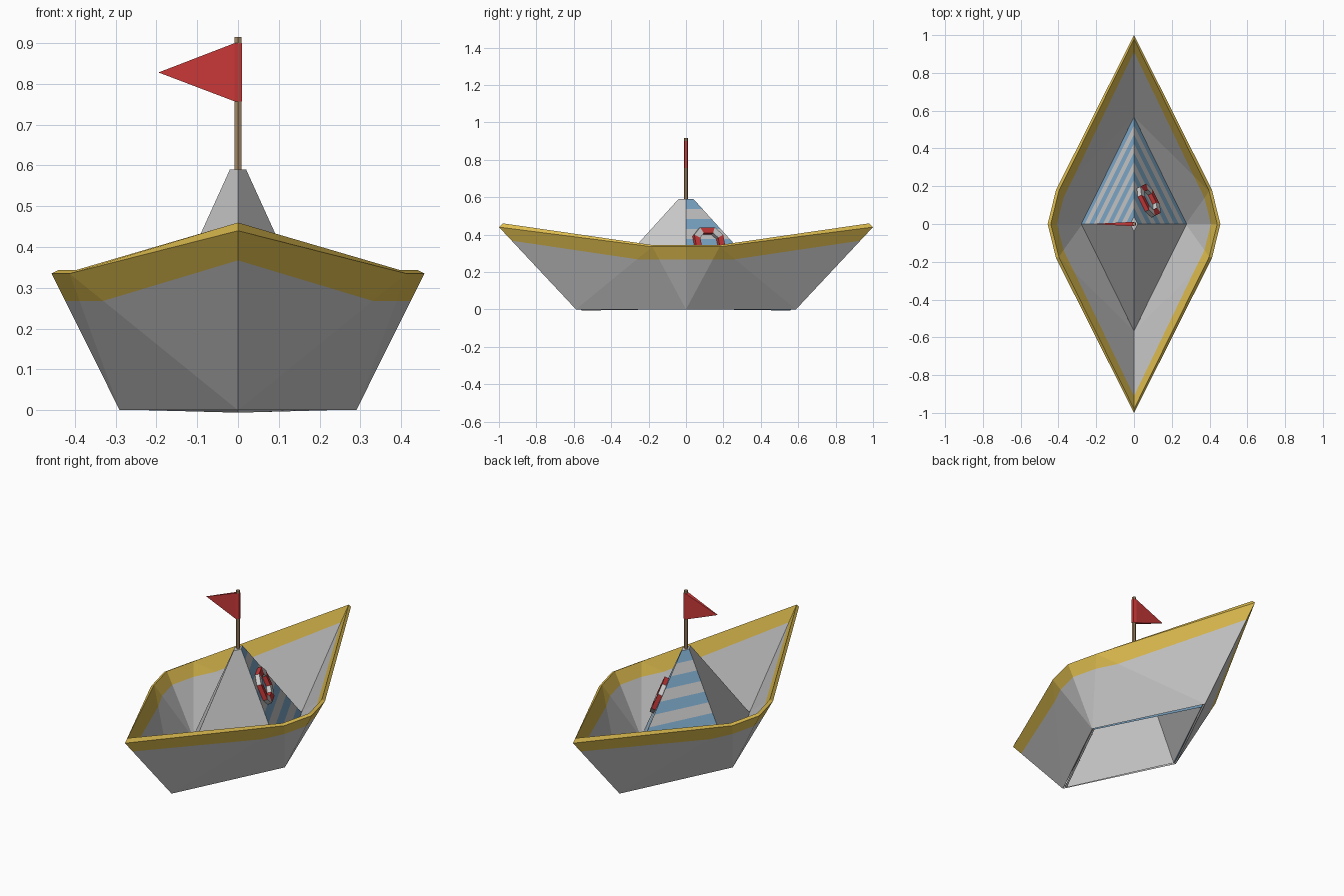
import bpy, bmesh
from math import cos, sin, pi, radians
from mathutils import Vector

if "Cube" in bpy.data.objects:
    bpy.data.objects.remove(bpy.data.objects["Cube"])


def material(name, rgb):
    m = bpy.data.materials.new(name)
    m.diffuse_color = (*rgb, 1)
    m.use_nodes = True
    m.node_tree.nodes["Principled BSDF"].inputs["Base Color"].default_value = m.diffuse_color
    return m


gold = material("gold", (0.75, 0.52, 0.08))
red = material("red", (0.58, 0.04, 0.04))
blue = material("blue", (0.22, 0.42, 0.62))
wood = material("wood", (0.40, 0.26, 0.14))
white = material("white", (0.75, 0.75, 0.72))


def build(name, polys, mats, outward=False):
    """polys: list of (points, material slot); shared corners are welded."""
    bm = bmesh.new()
    for pts, slot in polys:
        f = bm.faces.new([bm.verts.new(p) for p in pts])
        f.material_index = slot
        f.normal_update()
        c = f.calc_center_median()
        if outward and f.normal.dot(Vector((c.x, c.y, 0.001))) < 0:
            f.normal_flip()
    bmesh.ops.remove_doubles(bm, verts=bm.verts, dist=1e-5)
    if not outward:
        bmesh.ops.recalc_face_normals(bm, faces=bm.faces)
    me = bpy.data.meshes.new(name)
    bm.to_mesh(me)
    bm.free()
    for m in mats:
        me.materials.append(m)
    ob = bpy.data.objects.new(name, me)
    bpy.context.collection.objects.link(ob)
    return ob


def solidify(ob, thickness, slot_offset=0):
    s = ob.modifiers.new("thickness", "SOLIDIFY")
    s.thickness = thickness
    s.offset = -1
    s.use_even_offset = True
    s.material_offset = slot_offset


# Folded hull: one quarter, mirrored, gold band along the rim
bow, corner, mid = Vector((0, 1, .44)), Vector((.413, .18, .335)), Vector((.457, 0, .335))
end, side = Vector((0, .588, 0)), Vector((.29, 0, 0))
t = .2
bow_b = bow.lerp(end, .165)
c_end, c_side, mid_b = corner.lerp(end, t), corner.lerp(side, t), mid.lerp(side, t)
hull = build("hull", [
    ((bow, bow_b, c_end, corner), 1),
    ((corner, c_end, c_side), 1),
    ((corner, c_side, mid_b, mid), 1),
    ((bow_b, end, c_end), 0),
    ((c_end, end, side, c_side), 0),
    ((c_side, side, mid_b), 0)], [None, gold], outward=True)
mir = hull.modifiers.new("mirror", "MIRROR")
mir.use_axis = (True, True, False)
solidify(hull, .018)

# Central folded peak, hollow from below, blue stripes on its two rear faces
base_z, top_z, bands = .006, .59, 11
base = [Vector(p) for p in ((.285, 0, base_z), (0, .57, base_z), (-.285, 0, base_z), (0, -.57, base_z))]
top = [Vector(p) for p in ((.02, 0, top_z), (0, .04, top_z), (-.02, 0, top_z), (0, -.04, top_z))]
polys = [(top, 0)]
for i in range(4):
    j = (i + 1) % 4
    for b in range(bands):
        lo, hi = b / bands, (b + 1) / bands
        quad = [base[i].lerp(top[i], lo), base[j].lerp(top[j], lo),
                base[j].lerp(top[j], hi), base[i].lerp(top[i], hi)]
        polys.append((quad, 1 if i < 2 and b % 2 == 0 else 0))
# slots 2 and 3 keep the inside plain
peak = build("peak", polys, [None, blue, None, None], outward=True)
solidify(peak, .01, 2)

# Six-sided mast
bpy.ops.mesh.primitive_cylinder_add(vertices=6, radius=.0095, depth=.345, location=(0, 0, .7425))
mast = bpy.context.object
mast.name = "mast"
mast.data.materials.append(wood)

# Pennant wrapped round the mast: plan outline tapering to the tip
z0, z1, zt = .757, .9, .828
plan = [(-.008, -.011), (.010, -.007), (.010, .007), (-.008, .011)]
low, high = [(x, y, z0) for x, y in plan], [(x, y, z1) for x, y in plan]
tip_f, tip_b = (-.195, -.002, zt), (-.195, .002, zt)
polys = [(low, 0), (high, 0)]
polys += [((low[i], low[i + 1], high[i + 1], high[i]), 0) for i in range(3)]
polys += [((low[0], high[0], tip_f), 0), ((low[3], high[3], tip_b), 0),
          ((low[0], low[3], tip_b, tip_f), 0), ((high[0], high[3], tip_b, tip_f), 0)]
build("pennant", polys, [red])

# Lifebuoy: eight-segment ring lying on the right rear face
section = [(.060, -.012), (.097, -.012), (.097, .012), (.060, .012)]
angles, a = [], radians(-27)
for i in range(8):
    angles.append(a)
    a += radians(54 if i % 2 == 0 else 36)
polys = []
for i in range(8):
    a0, a1 = angles[i], angles[(i + 1) % 8]
    ring = [[(r * cos(q), r * sin(q), h) for r, h in section] for q in (a0, a1)]
    for k in range(4):
        m = (k + 1) % 4
        polys.append(((ring[0][k], ring[0][m], ring[1][m], ring[1][k]), i % 2))
buoy = build("lifebuoy", polys, [red, white])
normal = (base[1] - base[0]).cross(top[0] - base[0]).normalized()
buoy.rotation_euler = normal.to_track_quat('Z', 'Y').to_euler()
spot = Vector((.08, .125, .355))
buoy.location = spot + normal * (.011 - (spot - base[0]).dot(normal))
